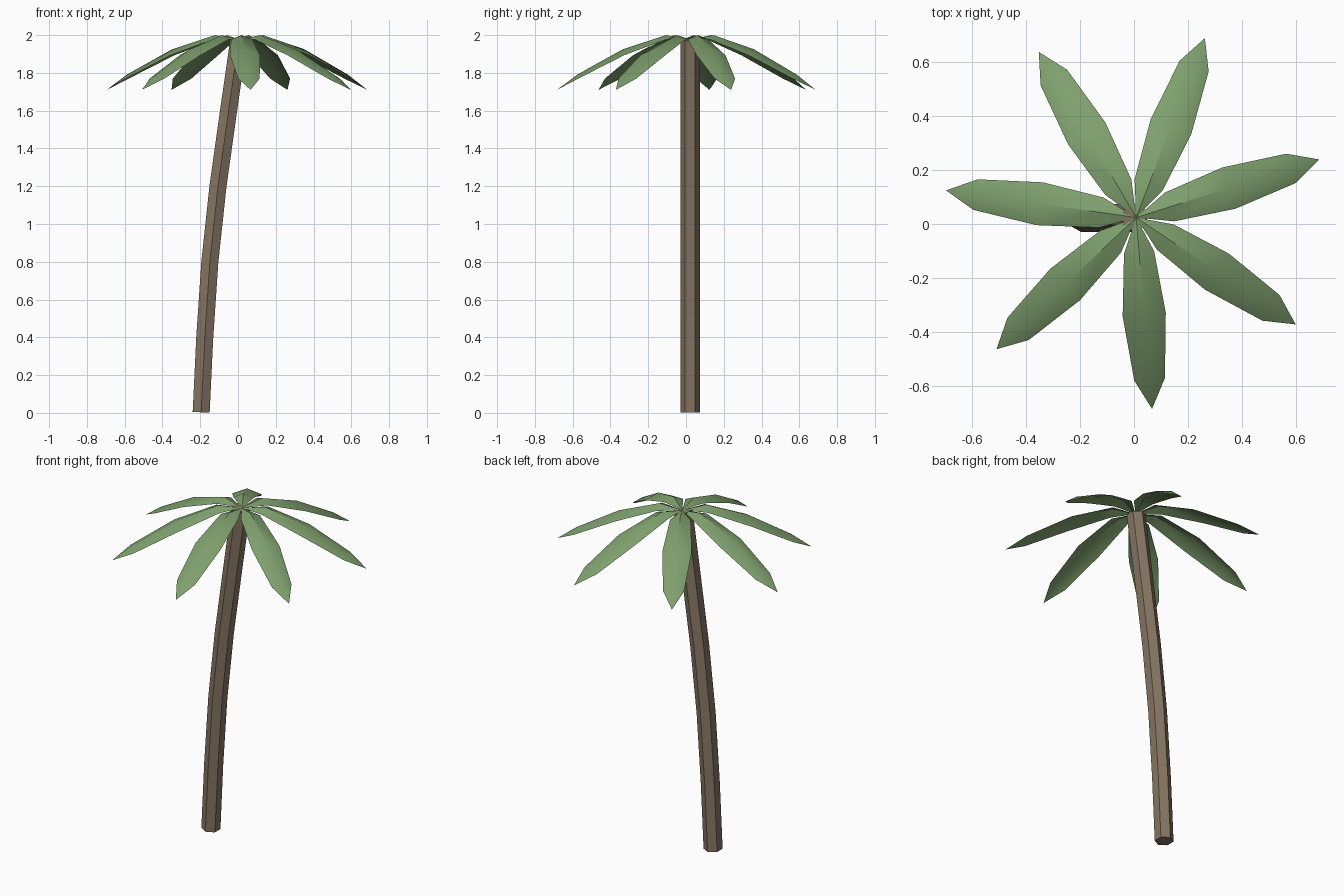
import bpy, bmesh, math
from mathutils import Vector

if "Cube" in bpy.data.objects:
    bpy.data.objects.remove(bpy.data.objects["Cube"])

CX, CY = 0.008, 0.024


def material(name, rgb):
    m = bpy.data.materials.new(name)
    m.diffuse_color = (*rgb, 1)
    m.use_nodes = True
    m.node_tree.nodes["Principled BSDF"].inputs["Base Color"].default_value = m.diffuse_color
    return m


def make_object(name, bm, mat):
    bmesh.ops.recalc_face_normals(bm, faces=bm.faces)
    mesh = bpy.data.meshes.new(name)
    bm.to_mesh(mesh)
    bm.free()
    mesh.materials.append(mat)
    ob = bpy.data.objects.new(name, mesh)
    bpy.context.collection.objects.link(ob)
    bpy.ops.object.select_all(action='DESELECT')
    ob.select_set(True)
    bpy.context.view_layer.objects.active = ob
    bpy.ops.object.shade_smooth_by_angle(angle=math.radians(40))
    return ob


bark = material("bark", (0.235, 0.178, 0.122))
green = material("leaf_green", (0.21, 0.35, 0.155))

# Trunk: six-sided tube swept along a leaning curve (x, z)
path = [(-0.195, 0.003), (-0.176, 0.4), (-0.149, 0.8), (-0.106, 1.2),
        (-0.050, 1.6), (0.004, 1.976)]
R = 0.052
bm = bmesh.new()
rings = []
for i, (x, z) in enumerate(path):
    a, b = path[max(i - 1, 0)], path[min(i + 1, len(path) - 1)]
    t = Vector((b[0] - a[0], 0, b[1] - a[1])).normalized()
    side = Vector((t.z, 0, -t.x))
    ring = []
    for k in range(6):
        ang = math.radians(30 + 60 * k)
        p = Vector((x, CY - 0.002, z)) + side * R * math.cos(ang)
        p.y += R * math.sin(ang)
        ring.append(bm.verts.new(p))
    rings.append(ring)
for lo, hi in zip(rings, rings[1:]):
    for k in range(6):
        n = (k + 1) % 6
        bm.faces.new((lo[k], lo[n], hi[n], hi[k]))
bm.faces.new(rings[0][::-1])
bm.faces.new(rings[-1])
make_object("trunk", bm, bark)

# Fronds: arched leaf blades, (radius, ridge height, half width, edge drop)
sections = [(0.13, 2.0, 0.056, 0.022), (0.36, 1.925, 0.08, 0.032),
            (0.60, 1.792, 0.057, 0.022)]
for i in range(7):
    bm = bmesh.new()
    ang = math.radians(17.6 + i * 360 / 7)
    d = Vector((math.cos(ang), math.sin(ang), 0))
    s = Vector((-d.y, d.x, 0))
    base = Vector((CX, CY, 0))

    def point(r, w, z):
        return bm.verts.new(base + d * r + s * w + Vector((0, 0, z)))

    root = point(0, 0, 1.976)
    tip = point(0.71, 0, 1.71)
    rows = [[point(r, -w, z - drop), point(r, 0, z), point(r, w, z - drop)]
            for r, z, w, drop in sections]
    for k in range(2):
        bm.faces.new((root, rows[0][k], rows[0][k + 1]))
        for lo, hi in zip(rows, rows[1:]):
            bm.faces.new((lo[k], hi[k], hi[k + 1], lo[k + 1]))
        bm.faces.new((rows[-1][k], tip, rows[-1][k + 1]))
    bm.normal_update()
    ob = make_object(f"frond_{i + 1}", bm, green)
    # Blade tops face upward
    if ob.data.polygons[0].normal.z < 0:
        ob.data.flip_normals()
